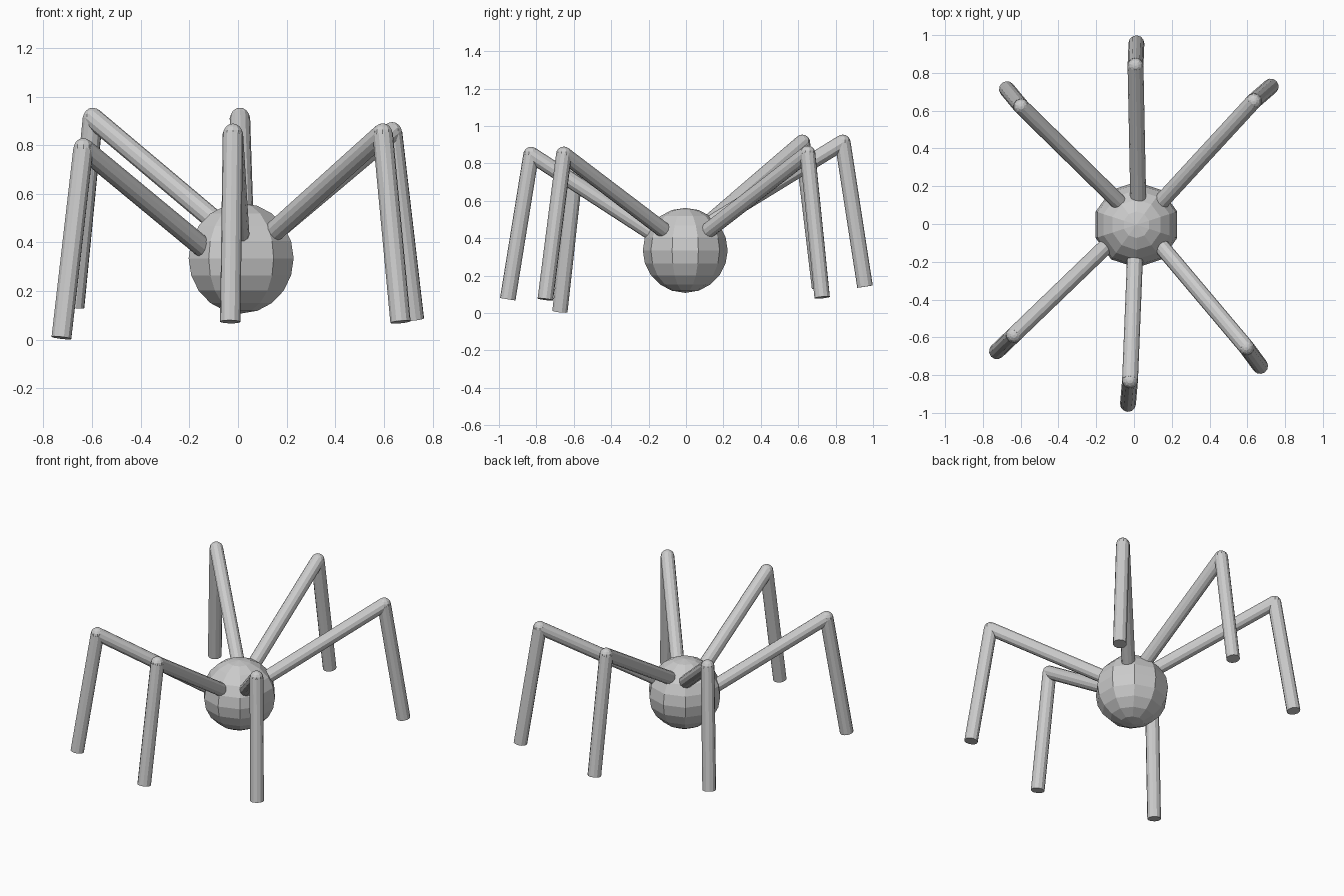
import bpy
from mathutils import Vector

if "Cube" in bpy.data.objects:
    bpy.data.objects.remove(bpy.data.objects["Cube"])

RADIUS = 0.042


def rod(name, a, b, sides=12):
    """Flat-shaded cylinder between two points."""
    a, b = Vector(a), Vector(b)
    d = b - a
    bpy.ops.mesh.primitive_cylinder_add(vertices=sides, radius=RADIUS,
                                        depth=d.length, location=(a + b) / 2)
    ob = bpy.context.object
    ob.name = name
    ob.rotation_mode = 'QUATERNION'
    ob.rotation_quaternion = d.to_track_quat('Z', 'Y')
    return ob


def ball(name, centre, r, segments, rings):
    bpy.ops.mesh.primitive_uv_sphere_add(segments=segments, ring_count=rings,
                                         radius=r, location=centre)
    bpy.context.object.name = name


# Body
ball("body", (0.013, -0.004, 0.335), 0.227, 10, 10)

# Legs: hip (on the body surface), knee, foot
legs = {
    "back_left":    ((-0.09, 0.125, 0.485), (-0.597, 0.622, 0.912), (-0.673, 0.714, 0.135)),
    "back_middle":  ((0.022, 0.15, 0.49), (0.008, 0.838, 0.912), (0.013, 0.957, 0.141)),
    "back_right":   ((0.155, 0.13, 0.45), (0.634, 0.650, 0.853), (0.724, 0.728, 0.083)),
    "front_left":   ((-0.15, -0.12, 0.385), (-0.636, -0.588, 0.787), (-0.726, -0.674, 0.008)),
    "front_middle": ((0.005, -0.185, 0.43), (-0.021, -0.828, 0.847), (-0.032, -0.953, 0.074)),
    "front_right":  ((0.15, -0.125, 0.447), (0.595, -0.653, 0.848), (0.668, -0.752, 0.073)),
}
for name, (hip, knee, foot) in legs.items():
    hip, knee = Vector(hip), Vector(knee)
    inner = hip - (knee - hip).normalized() * 0.04   # sink into the body
    rod(name + "_upper_leg", inner, knee)
    ball(name + "_knee", knee, RADIUS, 10, 8)
    rod(name + "_lower_leg", knee, foot)
